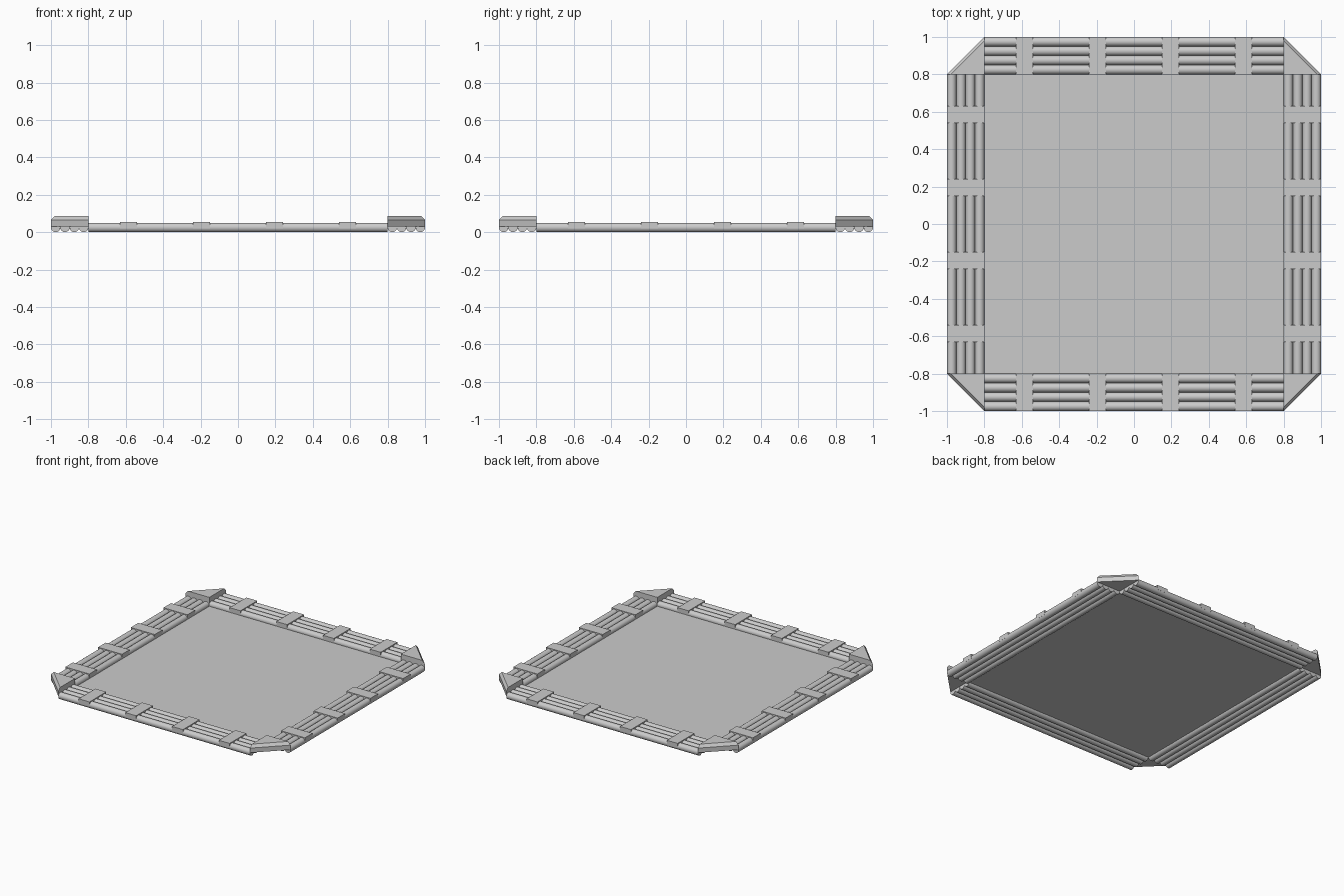
import bpy, math
from mathutils import Matrix

if "Cube" in bpy.data.objects:
    bpy.data.objects.remove(bpy.data.objects["Cube"])

R = 0.025          # pipe radius
INNER = 0.8        # half size of the floor


def mesh_object(name, verts, faces):
    me = bpy.data.meshes.new(name)
    me.from_pydata(verts, [], faces)
    me.update()
    ob = bpy.data.objects.new(name, me)
    bpy.context.collection.objects.link(ob)
    return ob


def turned(ob, turn):
    ob.matrix_world = Matrix.Rotation(turn * math.pi / 2, 4, 'Z') @ ob.matrix_world
    return ob


def pipe(name, y, turn):
    bpy.ops.mesh.primitive_cylinder_add(vertices=24, radius=R, depth=2 * INNER)
    ob = bpy.context.object
    ob.name = name
    bpy.ops.object.shade_smooth_by_angle(angle=math.radians(40))
    ob.matrix_world = Matrix.Translation((0, y, R)) @ Matrix.Rotation(math.pi / 2, 4, 'Y')
    turned(ob, turn)


def strap(name, x, turn):
    bpy.ops.mesh.primitive_cube_add(size=1)
    ob = bpy.context.object
    ob.name = name
    ob.matrix_world = (Matrix.Translation((x, -0.9, 0.0375))
                       @ Matrix.Diagonal((0.09, 0.2, 0.035, 1)))
    turned(ob, turn)


def corner_cap(name, turn):
    # triangular block with a bevel along its outer top edge
    verts = []
    for leg, z in ((0.2, 0.03), (0.2, 0.065), (0.178, 0.087)):
        verts += [(INNER, INNER, z), (INNER + leg, INNER, z), (INNER, INNER + leg, z)]
    faces = [(2, 1, 0), (6, 7, 8)]
    for k in (0, 3):
        faces += [(k + i, k + (i + 1) % 3, k + 3 + (i + 1) % 3, k + 3 + i) for i in range(3)]
    turned(mesh_object(name, verts, faces), turn)


# flat floor panel
mesh_object("floor", [(-INNER, -INNER, 0.02), (INNER, -INNER, 0.02),
                      (INNER, INNER, 0.02), (-INNER, INNER, 0.02)], [(0, 1, 2, 3)])

# four identical sides: pipe bundle, straps and a corner cap
for t in range(4):
    for i in range(4):
        pipe(f"pipe_{t}_{i}", -(INNER + R + 2 * R * i), t)
        strap(f"strap_{t}_{i}", -0.585 + 0.39 * i, t)
    corner_cap(f"corner_cap_{t}", t)
